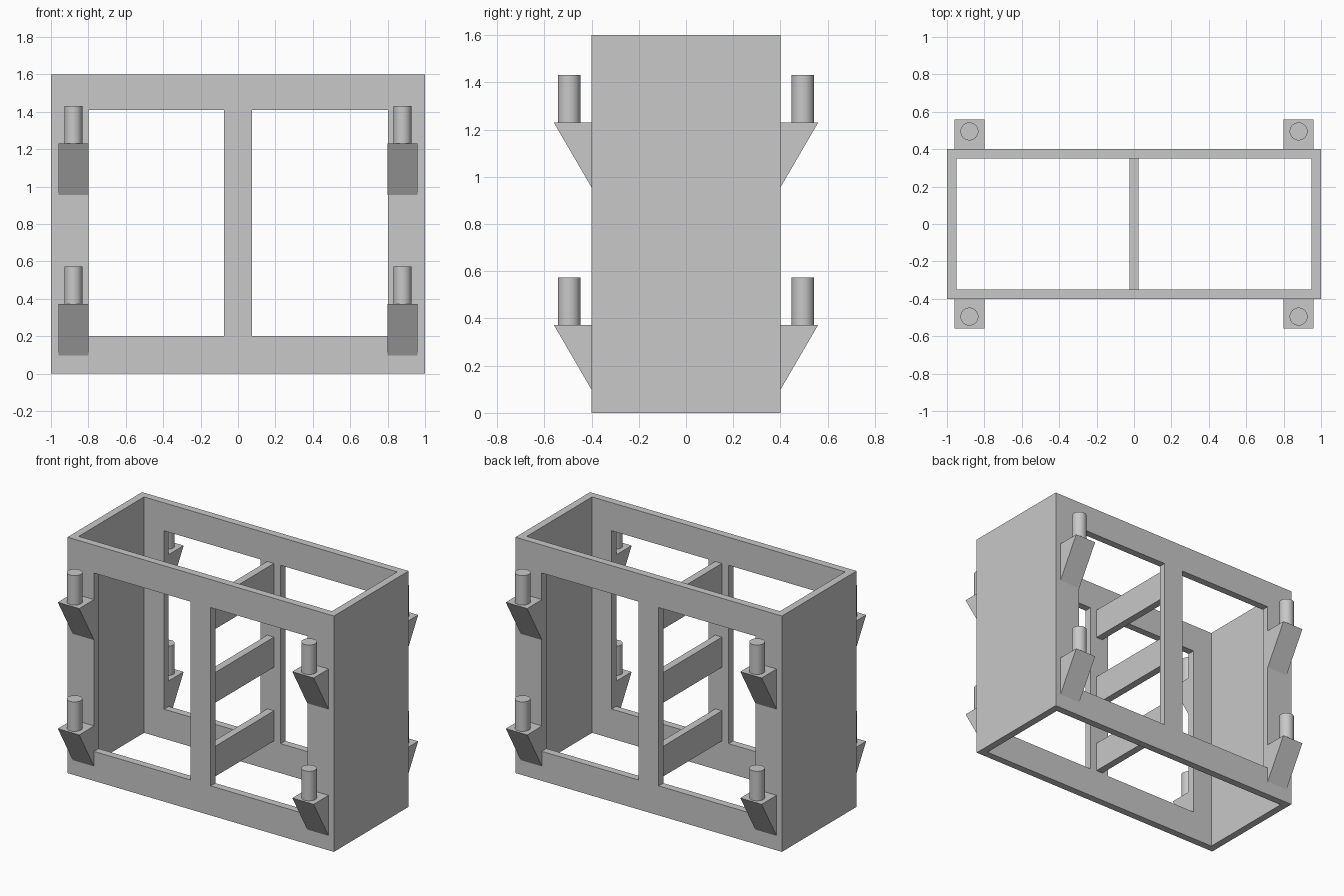
import bpy, bmesh

if "Cube" in bpy.data.objects:
    bpy.data.objects.remove(bpy.data.objects["Cube"])

grey = bpy.data.materials.new("light grey")
grey.diffuse_color = (0.58, 0.58, 0.58, 1)
grey.use_nodes = True
grey.node_tree.nodes["Principled BSDF"].inputs["Base Color"].default_value = grey.diffuse_color


def add_object(name, bm):
    mesh = bpy.data.meshes.new(name)
    bm.to_mesh(mesh)
    bm.free()
    obj = bpy.data.objects.new(name, mesh)
    bpy.context.collection.objects.link(obj)
    mesh.materials.append(grey)
    return obj


def box(name, lo, hi):
    bm = bmesh.new()
    bmesh.ops.create_cube(bm, size=1)
    for v in bm.verts:
        v.co = [lo[i] if v.co[i] < 0 else hi[i] for i in range(3)]
    return add_object(name, bm)


# Open box frame: a ring of wall panels with window cells left out
xs = [-1, -0.8, -0.075, 0.075, 0.803, 1]
zs = [0, 0.2, 1.41, 1.6]
ring = [(x, -0.4) for x in xs] + [(x, 0.4) for x in reversed(xs)]
windows = {1, 3, 7, 9}
bm = bmesh.new()
rows = [[bm.verts.new((x, y, z)) for x, y in ring] for z in zs]
n = len(ring)
for k in range(3):
    for i in range(n):
        if k == 1 and i in windows:
            continue
        j = (i + 1) % n
        bm.faces.new((rows[k][i], rows[k][j], rows[k + 1][j], rows[k + 1][i]))
frame = add_object("frame", bm)
wall = frame.modifiers.new("wall thickness", 'SOLIDIFY')
wall.thickness = 0.05
wall.offset = -1
wall.use_even_offset = True

# Three crossbars joining the front and back centre posts
for z in (0.205, 0.705, 1.205):
    box("crossbar", (-0.025, -0.35, z), (0.025, 0.35, z + 0.205))


# Wedge bracket with a round peg on top
def bracket(sx, sy, top):
    bm = bmesh.new()
    profile = [(0.4, top), (0.56, top), (0.4, top - 0.275)]
    a, b = [[bm.verts.new((sx * x, sy * y, z)) for y, z in profile]
            for x in (0.80, 0.96)]
    bm.faces.new(a)
    bm.faces.new(b[::-1])
    for i in range(3):
        j = (i + 1) % 3
        bm.faces.new((a[i], b[i], b[j], a[j]))
    bmesh.ops.recalc_face_normals(bm, faces=bm.faces[:])
    add_object("bracket", bm)

    bpy.ops.mesh.primitive_cylinder_add(
        vertices=32, radius=0.048, depth=0.2,
        location=(sx * 0.88, sy * 0.495, top + 0.1))
    peg = bpy.context.object
    peg.name = "peg"
    peg.data.materials.append(grey)
    bpy.ops.object.shade_smooth_by_angle()


for sx in (-1, 1):
    for sy in (-1, 1):
        for top in (0.373, 1.23):
            bracket(sx, sy, top)
